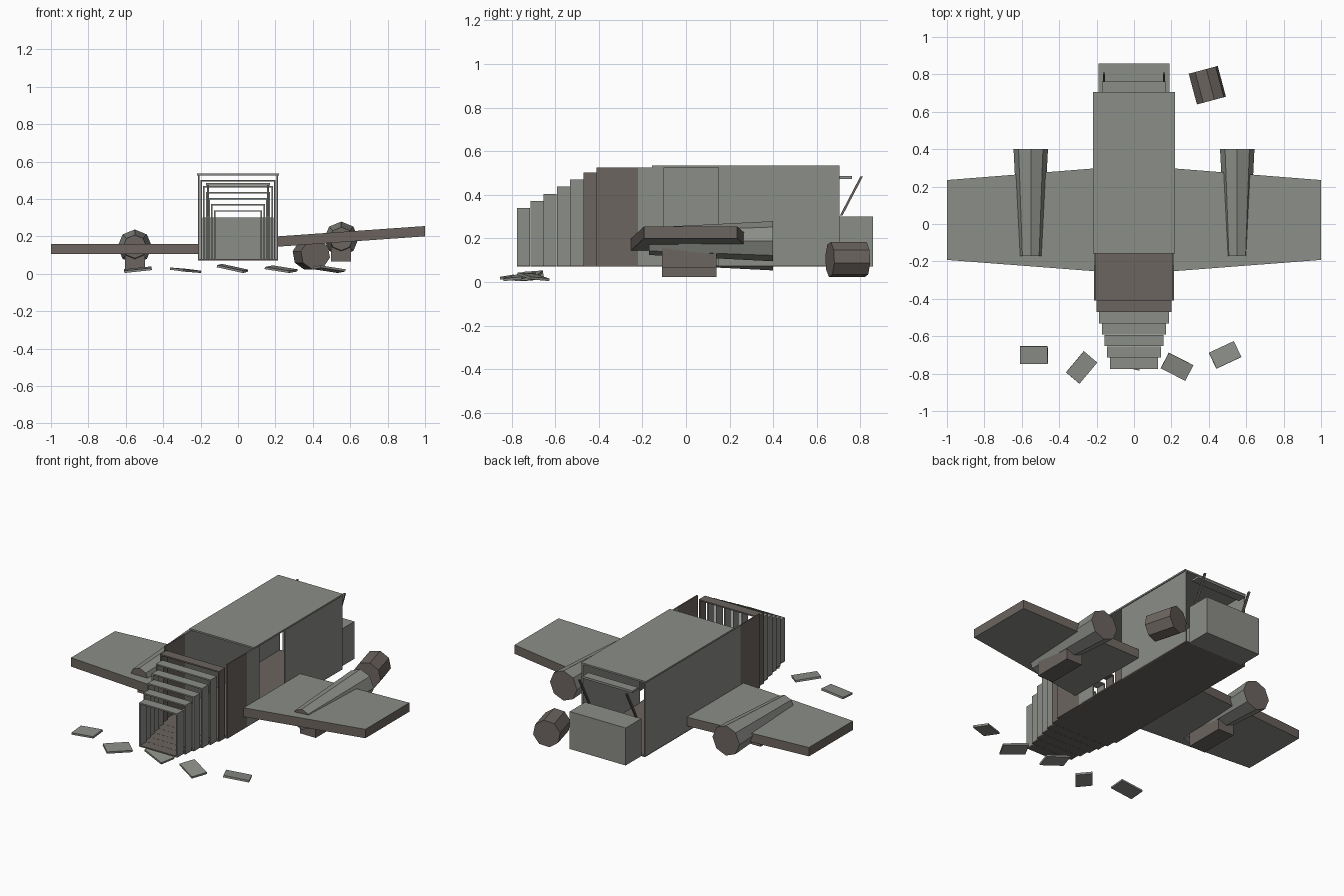
import bpy, bmesh, math
from mathutils import Vector, Euler

old = bpy.data.objects.get("Cube")
if old:
    bpy.data.objects.remove(old, do_unlink=True)


def material(name, rgb):
    m = bpy.data.materials.new(name)
    m.use_nodes = True
    m.diffuse_color = (*rgb, 1)
    m.node_tree.nodes["Principled BSDF"].inputs["Base Color"].default_value = (*rgb, 1)
    return m


GREY = material("weathered grey", (0.26, 0.27, 0.245))
BROWN = material("scorched brown", (0.15, 0.128, 0.115))


def finish(name, bm, mats):
    bmesh.ops.recalc_face_normals(bm, faces=bm.faces[:])
    me = bpy.data.meshes.new(name)
    bm.to_mesh(me)
    bm.free()
    for m in mats:
        me.materials.append(m)
    ob = bpy.data.objects.new(name, me)
    bpy.context.collection.objects.link(ob)
    return ob


def box(name, x, y, z, mat):
    """Box from three (low, high) ranges."""
    bm = bmesh.new()
    bmesh.ops.create_cube(bm, size=1)
    for v in bm.verts:
        v.co = [(a + b) / 2 + c * (b - a) for (a, b), c in zip((x, y, z), v.co)]
    return finish(name, bm, [mat])


def loft(name, ring_a, ring_b, side=GREY, cap=BROWN, brown_sides=False):
    """Solid between two matching rings, with coloured ends."""
    bm = bmesh.new()
    a = [bm.verts.new(p) for p in ring_a]
    b = [bm.verts.new(p) for p in ring_b]
    n = len(a)
    ends = [bm.faces.new(a), bm.faces.new(b)]
    for i in range(n):
        bm.faces.new((a[i], a[(i + 1) % n], b[(i + 1) % n], b[i]))
    bm.normal_update()
    for f in bm.faces:
        f.material_index = int(f in ends or (brown_sides and abs(f.normal.z) < 0.5))
    return finish(name, bm, [side, cap])


def octagon(c, r):
    angles = [math.pi * i / 4 for i in range(8)]
    return [(c[0] + r * math.cos(t), c[1], c[2] + r * math.sin(t)) for t in angles]


T = 0.008           # plating thickness
FLOOR, WALL = 0.07, 0.525
W = 0.215           # hull half width

# Hull: floor, walls with a doorway on the left, roof
box("hull_floor", (-W, W), (-0.41, 0.705), (FLOOR, FLOOR + T), BROWN)
box("roof", (-0.22, 0.22), (-0.157, 0.705), (WALL, 0.535), GREY)
box("right_wall", (-W, -W + T), (-0.22, 0.705), (FLOOR, WALL), GREY)
box("left_wall_rear", (W - T, W), (-0.22, -0.10), (FLOOR, WALL), GREY)
box("left_wall_front", (W - T, W), (0.15, 0.705), (FLOOR, WALL), GREY)
for s, side in ((1, "left"), (-1, "right")):
    xs = sorted((s * (W - T), s * W))
    box(side + "_scorched_wall", xs, (-0.41, -0.22), (FLOOR, WALL), BROWN)

# Tapering rings of the broken end, open along their length
for k in range(6):
    y = (-0.47 - 0.061 * k, -0.41 - 0.061 * k)
    w, top = 0.2 - 0.0142 * k, 0.502 - 0.0325 * k
    mat = GREY if k else BROWN
    box("ring_floor", (-w, w), y, (FLOOR, FLOOR + T), BROWN)
    box("ring_roof", (-w, w), y, (top - T, top), mat)
    for s in (1, -1):
        xs = sorted((s * (w - T), s * w))
        box("ring_wall", xs, y, (FLOOR, top - T), mat)

# Cabin block, canopy plate and posts
box("cabin_block", (-0.19, 0.19), (0.705, 0.857), (FLOOR, 0.30), GREY)
box("canopy_plate", (-0.17, 0.17), (0.705, 0.762), (0.473, 0.486), GREY)
for s in (1, -1):
    h = 0.006
    ring = [(-h, -h), (h, -h), (h, h), (-h, h)]
    loft("canopy_post",
         [(s * 0.16 + u, 0.712 + v, 0.305) for u, v in ring],
         [(s * 0.16 + u, 0.805 + v, 0.483) for u, v in ring], BROWN)

# Wings, nacelles and gear boxes: the left side sits higher and is tilted
for s, side, root, tip, axis, gear in ((1, "left", 0.145, 0.2, 0.187, 0.065),
                                       (-1, "right", 0.105, 0.105, 0.145, 0.022)):
    def section(x, y0, y1, z):
        return [(s * x, y0, z), (s * x, y1, z), (s * x, y1, z + 0.055), (s * x, y0, z + 0.055)]
    loft(side + "_wing", section(W, -0.252, 0.297, root),
         section(1.0, -0.192, 0.235, tip), brown_sides=True)
    loft(side + "_nacelle", octagon((s * 0.552, -0.17, axis), 0.063),
         octagon((s * 0.552, 0.40, axis), 0.092))
    xs = sorted((s * 0.497, s * 0.605))
    box(side + "_gear_box", xs, (-0.11, 0.14), (gear, axis), BROWN)

# Detached engine lying on the ground
engine = loft("detached_engine", octagon((0, -0.085, 0), 0.082),
              octagon((0, 0.085, 0), 0.082), BROWN)
engine.location = (0.392, 0.742, 0.103)
engine.rotation_euler = (0, math.radians(12), math.radians(15))

# Loose hull plates
plates = ((-0.535, -0.70, 0, 5, -6), (-0.28, -0.767, 50, 6, 3), (-0.03, -0.72, -15, 4, 12),
          (0.23, -0.763, -27, 5, 8), (0.487, -0.70, 25, -5, 8))
for x, y, turn, pitch, roll in plates:
    p = box("loose_plate", (-0.074, 0.074), (-0.047, 0.047), (-0.006, 0.006), GREY)
    p.rotation_euler = [math.radians(a) for a in (pitch, roll, turn)]
    low = min((Euler(p.rotation_euler).to_matrix() @ Vector(v.co)).z for v in p.data.vertices)
    p.location = (x, y, 0.004 - low)
